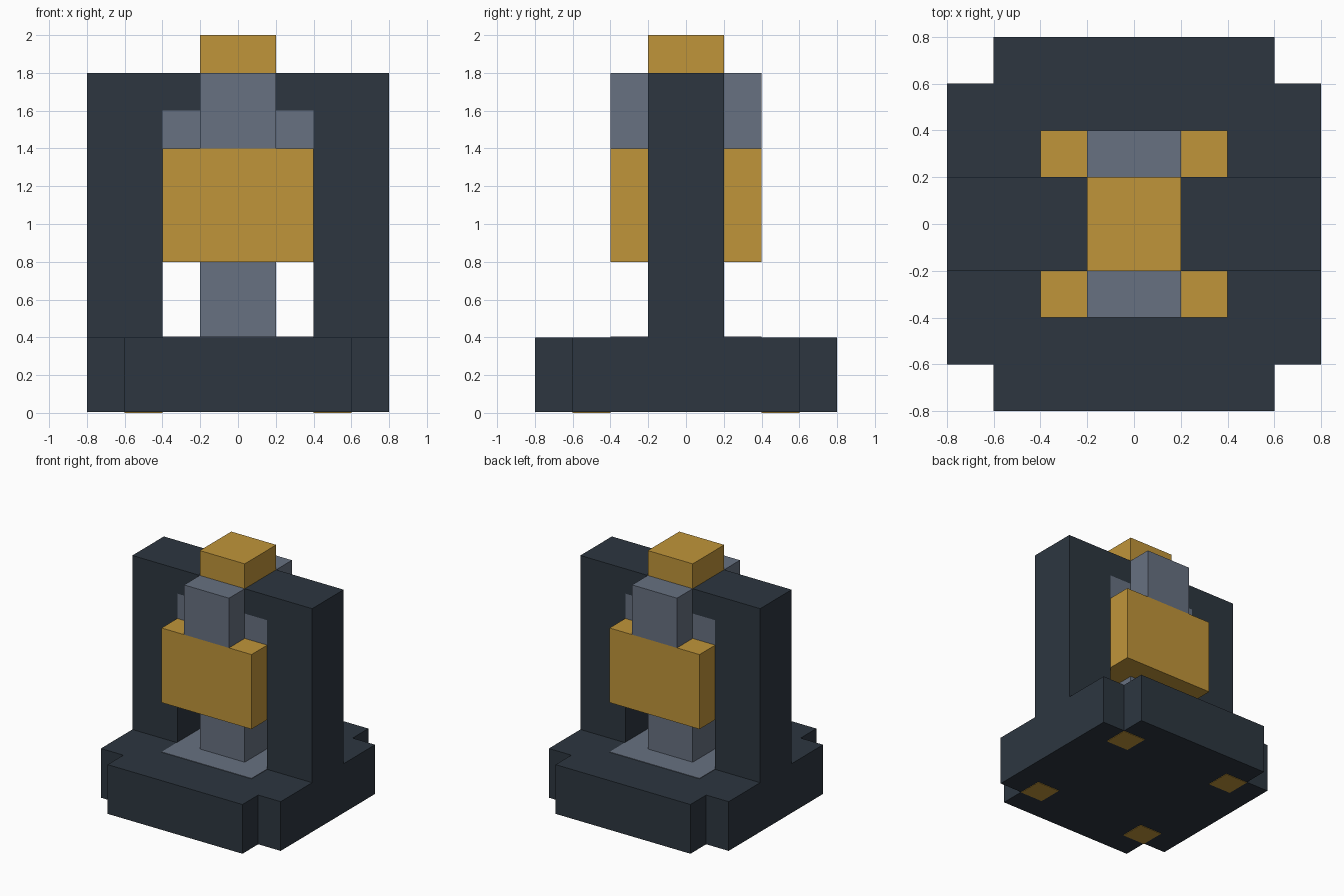
import bpy
import bmesh

default = bpy.data.objects.get("Cube")
if default:
    bpy.data.objects.remove(default, do_unlink=True)


def material(name, rgb):
    mat = bpy.data.materials.new(name)
    mat.use_nodes = True
    mat.diffuse_color = (*rgb, 1)
    mat.node_tree.nodes["Principled BSDF"].inputs["Base Color"].default_value = (*rgb, 1)
    return mat


dark = material("dark slate", (0.026, 0.037, 0.051))
steel = material("steel grey", (0.136, 0.165, 0.22))
gold = material("gold", (0.527, 0.301, 0.042))


def prism(name, mat, outline, offset):
    """Extrude a closed outline along the offset vector."""
    bm = bmesh.new()
    face = bm.faces.new([bm.verts.new(p) for p in outline])
    top = bmesh.ops.extrude_face_region(bm, geom=[face])["geom"]
    moved = [v for v in top if isinstance(v, bmesh.types.BMVert)]
    bmesh.ops.translate(bm, verts=moved, vec=offset)
    bmesh.ops.recalc_face_normals(bm, faces=bm.faces)
    mesh = bpy.data.meshes.new(name)
    bm.to_mesh(mesh)
    bm.free()
    mesh.materials.append(mat)
    obj = bpy.data.objects.new(name, mesh)
    bpy.context.collection.objects.link(obj)
    return obj


def box(name, mat, half_x, half_y, z0, z1, cx=0, cy=0):
    corners = [(-1, -1), (1, -1), (1, 1), (-1, 1)]
    outline = [(cx + sx * half_x, cy + sy * half_y, z0) for sx, sy in corners]
    return prism(name, mat, outline, (0, 0, z1 - z0))


THIN = 0.004

# Base with notched corners
quarter = [(0.8, 0.6), (0.6, 0.6), (0.6, 0.8)]
plan = []
for _ in range(4):
    plan += quarter
    quarter = [(-y, x) for x, y in quarter]
prism("base", dark, [(x, y, THIN) for x, y in plan], (0, 0, 0.4 - THIN))

# Foot pads under the base and floor plate on top of it
for side, sx in (("left", 1), ("right", -1)):
    for end, sy in (("front", -1), ("back", 1)):
        box(f"{end}_{side}_foot_pad", gold, 0.1, 0.1, 0, THIN, sx * 0.5, sy * 0.5)
box("floor_plate", steel, 0.4, 0.4, 0.4, 0.4 + THIN)

# Upright frame: an arch profile run from front to back
half = [(0.4, 0.4), (0.8, 0.4), (0.8, 1.8)]
arch = half + [(-x, z) for x, z in reversed(half)] + [(-0.4, 1.6), (0.4, 1.6)]
prism("frame", dark, [(x, -0.2, z) for x, z in arch], (0, 0.4, 0))

# Core in the opening
box("lower_column", steel, 0.2, 0.2, 0.4, 0.8)
box("core_block", gold, 0.4, 0.4, 0.8, 1.4)
box("shoulder", steel, 0.4, 0.2, 1.4, 1.6)
for end, sy in (("front", -1), ("back", 1)):
    box(f"{end}_upper_column", steel, 0.2, 0.1, 1.4, 1.8, 0, sy * 0.3)

# Cap on the frame
box("cap", gold, 0.2, 0.2, 1.8, 2.0)
